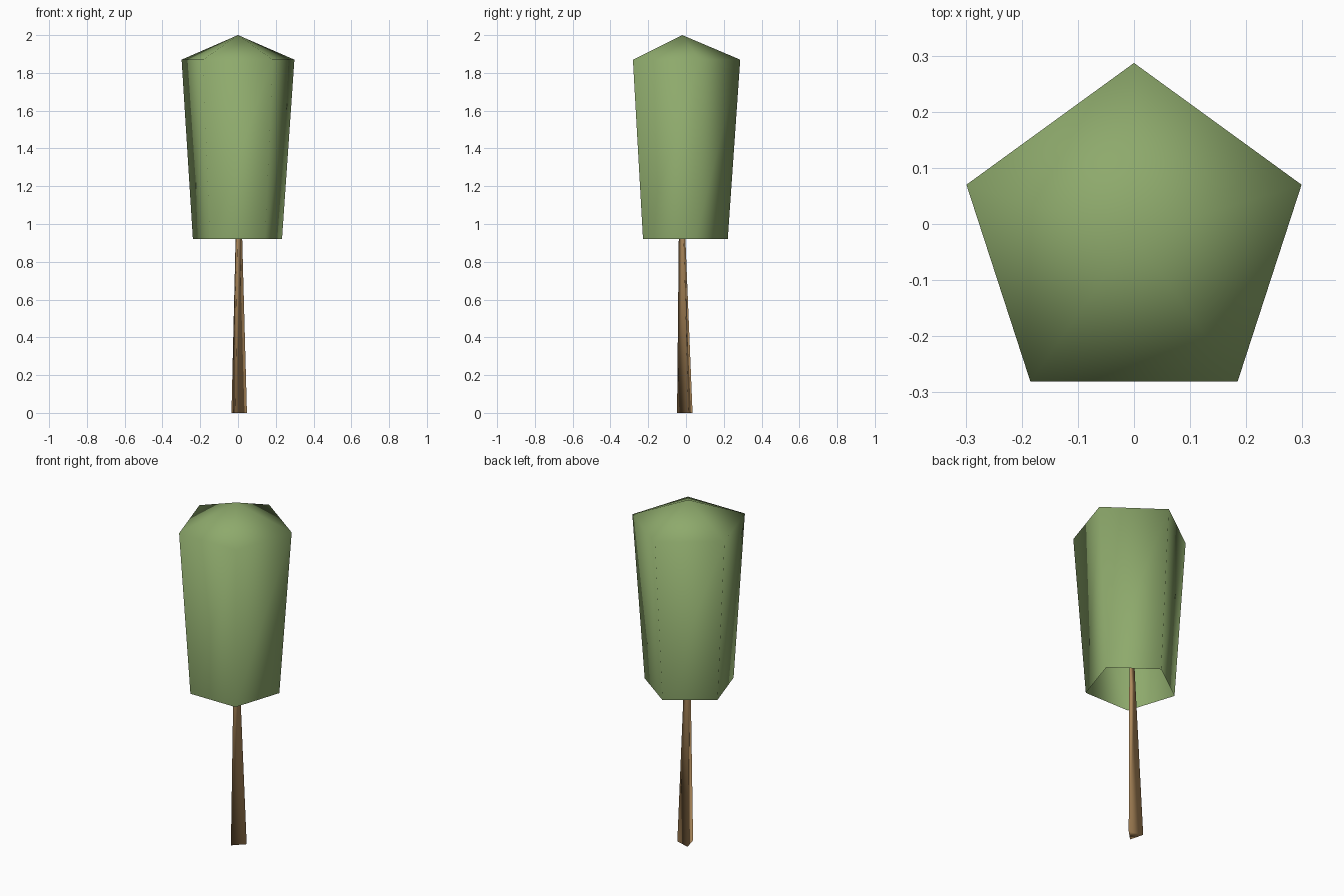
import bpy, bmesh, math

if "Cube" in bpy.data.objects:
    bpy.data.objects.remove(bpy.data.objects["Cube"])

def material(name, rgb):
    m = bpy.data.materials.new(name)
    m.diffuse_color = (*rgb, 1)
    m.use_nodes = True
    m.node_tree.nodes["Principled BSDF"].inputs["Base Color"].default_value = m.diffuse_color
    return m

def tapered(name, sides, start, rings, mat, apex=None, close_bottom=False):
    """Loft regular polygons (cx, cy, z, radius), optionally ending in an apex."""
    bm = bmesh.new()
    loops = []
    for cx, cy, z, r in rings:
        loop = []
        for i in range(sides):
            a = math.radians(start) + 2 * math.pi * i / sides
            loop.append(bm.verts.new((cx + r * math.cos(a), cy + r * math.sin(a), z)))
        loops.append(loop)
    for lo, hi in zip(loops, loops[1:]):
        for i in range(sides):
            j = (i + 1) % sides
            bm.faces.new((lo[i], lo[j], hi[j], hi[i]))
    if apex:
        tip = bm.verts.new(apex)
        for i in range(sides):
            bm.faces.new((loops[-1][i], loops[-1][(i + 1) % sides], tip))
    if close_bottom:
        bm.faces.new(loops[0][::-1])
    for f in bm.faces:
        f.smooth = True
    me = bpy.data.meshes.new(name)
    bm.to_mesh(me)
    bm.free()
    me.materials.append(mat)
    ob = bpy.data.objects.new(name, me)
    bpy.context.collection.objects.link(ob)
    return ob

leaf = material("leaf green", (0.27, 0.40, 0.15))
bark = material("bark brown", (0.42, 0.25, 0.105))

# Five-sided leafy crown, open underneath, with a low pointed top
tapered("crown", 5, 18, [(-0.003, -0.027, 0.92, 0.248), (0, -0.027, 1.87, 0.314)],
        leaf, apex=(0, -0.02, 2.0))

# Slim three-sided trunk, running up inside the crown
tapered("trunk", 3, 15, [(0, 0, 0, 0.049), (0.002, -0.018, 0.92, 0.021),
                         (0.002, -0.024, 1.25, 0.011)], bark, close_bottom=True)
